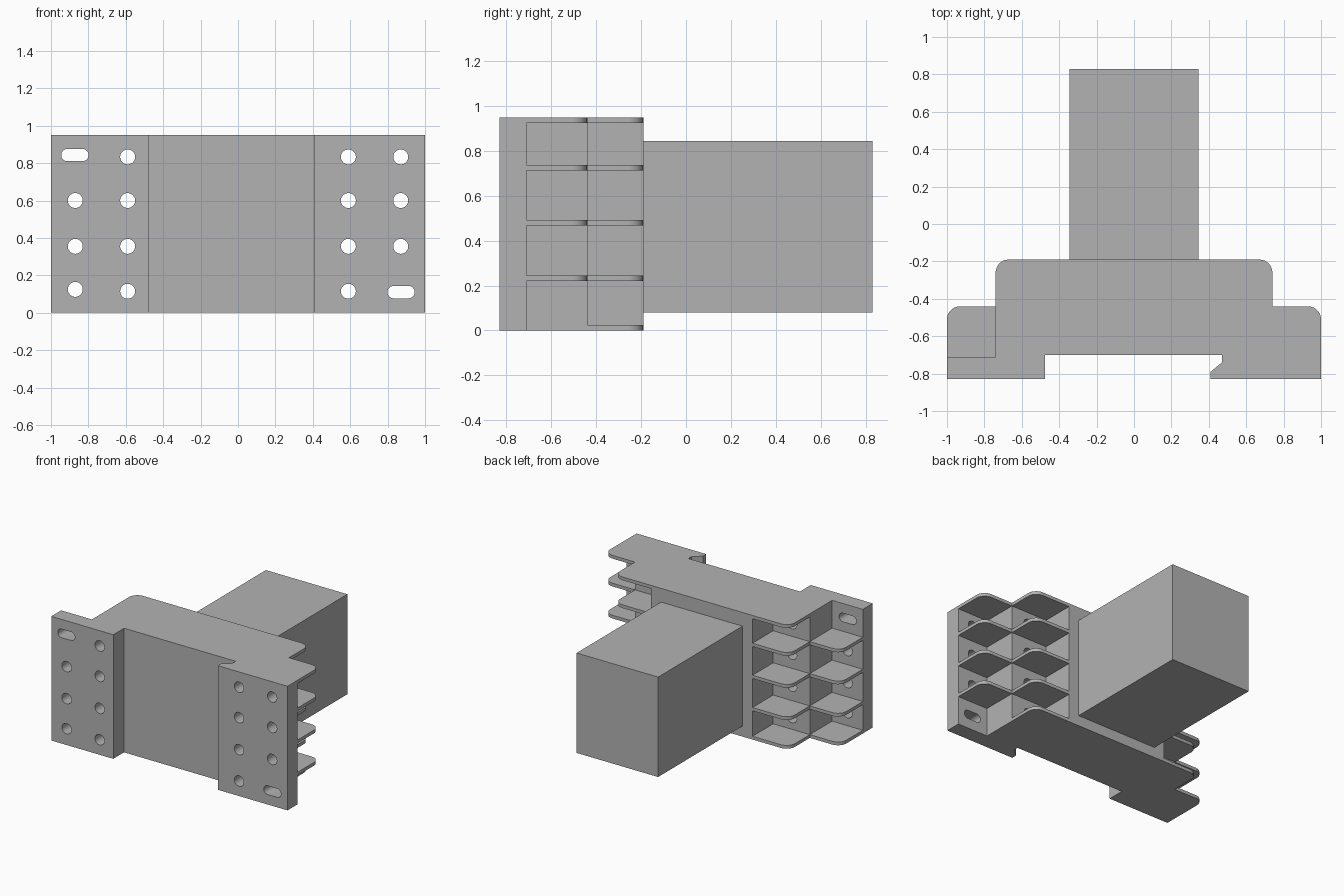
import bpy, bmesh, math

if "Cube" in bpy.data.objects:
    bpy.data.objects.remove(bpy.data.objects["Cube"], do_unlink=True)

grey = bpy.data.materials.new("plain grey")
grey.use_nodes = True
grey.diffuse_color = (0.45, 0.45, 0.45, 1)
grey.node_tree.nodes["Principled BSDF"].inputs["Base Color"].default_value = (0.45, 0.45, 0.45, 1)

HEIGHT, FIN = 0.95, 0.025
FRONT, FLOOR, STEP, BACK, END = -0.83, -0.71, -0.44, -0.19, 0.83
ARM, INNER, OUTER, EDGE = 0.345, 0.43, 0.74, 1.0
SHELVES = [0, 0.22, 0.467, 0.712, HEIGHT - FIN]


def make_object(name, bm):
    bmesh.ops.recalc_face_normals(bm, faces=bm.faces)
    mesh = bpy.data.meshes.new(name)
    bm.to_mesh(mesh)
    bm.free()
    mesh.materials.append(grey)
    obj = bpy.data.objects.new(name, mesh)
    bpy.context.collection.objects.link(obj)
    return obj


def add_prism(bm, outline, z0, z1):
    """Extrude an outline in the ground plane from z0 to z1."""
    face = bm.faces.new([bm.verts.new((x, y, z0)) for x, y in outline])
    top = bmesh.ops.extrude_face_region(bm, geom=[face])["geom"]
    for v in top:
        if isinstance(v, bmesh.types.BMVert):
            v.co.z = z1


def rect(x0, x1, y0, y1):
    return [(x0, y0), (x1, y0), (x1, y1), (x0, y1)]


def rounded(x, y, r=0.07, steps=7):
    """Quarter round on the outer back corner."""
    return [(x - r + r * math.cos(a), y - r + r * math.sin(a))
            for a in (math.pi / 2 * i / steps for i in range(steps + 1))]


def add_hole(bm, x, z, r, half=0.0, sides=32):
    """Round hole, or a slot when half is given, running front to back."""
    ring = []
    for i in range(sides):
        a = 2 * math.pi * (i + 0.5) / sides
        shift = math.copysign(half, math.cos(a))
        ring.append(bm.verts.new((x + shift + r * math.cos(a), FRONT - 0.1, z + r * math.sin(a))))
    top = bmesh.ops.extrude_face_region(bm, geom=[bm.faces.new(ring)])["geom"]
    for v in top:
        if isinstance(v, bmesh.types.BMVert):
            v.co.y = -0.36


def cut(target, name, bm):
    cutter = make_object(name, bm)
    cutter.hide_render = True
    mod = target.modifiers.new(name, 'BOOLEAN')
    mod.operation, mod.solver, mod.object = 'DIFFERENCE', 'EXACT', cutter
    bpy.ops.object.select_all(action='DESELECT')
    bpy.context.view_layer.objects.active = target
    target.select_set(True)
    bpy.ops.object.modifier_apply(modifier=name)
    bpy.data.objects.remove(cutter, do_unlink=True)


# Stepped clamp body with a rail channel and one hooked lip
half = [(EDGE, FRONT)] + rounded(EDGE, STEP) + [(OUTER, STEP)] + rounded(OUTER, BACK)
mirrored = [(-x, y) for x, y in reversed(half)]
channel = [(-0.475, FRONT), (-0.475, -0.70), (0.47, -0.70), (0.47, -0.74), (0.41, -0.79), (0.41, FRONT)]
bm = bmesh.new()
add_prism(bm, half + mirrored + channel, 0, HEIGHT)
body = make_object("terminal_body", bm)

# Cells between the shelves on both sides
cell = [(INNER, STEP), (OUTER, STEP), (OUTER, FLOOR), (1.1, FLOOR), (1.1, 0), (INNER, 0)]
bm = bmesh.new()
for low, high in zip(SHELVES, SHELVES[1:]):
    for side in (1, -1):
        add_prism(bm, [(side * x, y) for x, y in cell], low + FIN, high)
cut(body, "cells", bm)

# Two diagonal corner cells are open at the end
bm = bmesh.new()
add_prism(bm, rect(OUTER, 1.1, FLOOR, -0.3), -0.1, 0.1)
add_prism(bm, rect(-1.1, -OUTER, FLOOR, -0.3), HEIGHT - 0.1, HEIGHT + 0.1)
cut(body, "open_corners", bm)

# Screw holes, with a slot in each open corner
bm = bmesh.new()
for side in (1, -1):
    for row, z in enumerate((0.115, 0.355, 0.6, 0.833)):
        add_hole(bm, side * 0.59, z, 0.04)
        if (side, row) in ((1, 0), (-1, 3)):
            add_hole(bm, side * 0.872, 0.11 if side > 0 else 0.843, 0.033, 0.04)
        else:
            add_hole(bm, side * 0.87, 0.125 if side < 0 and row == 0 else z, 0.04)
cut(body, "screw_holes", bm)

bpy.ops.object.shade_smooth_by_angle(angle=math.radians(30))

# Rear block
bm = bmesh.new()
add_prism(bm, rect(-ARM, ARM, BACK, END), 0.08, 0.845)
make_object("rear_block", bm)
